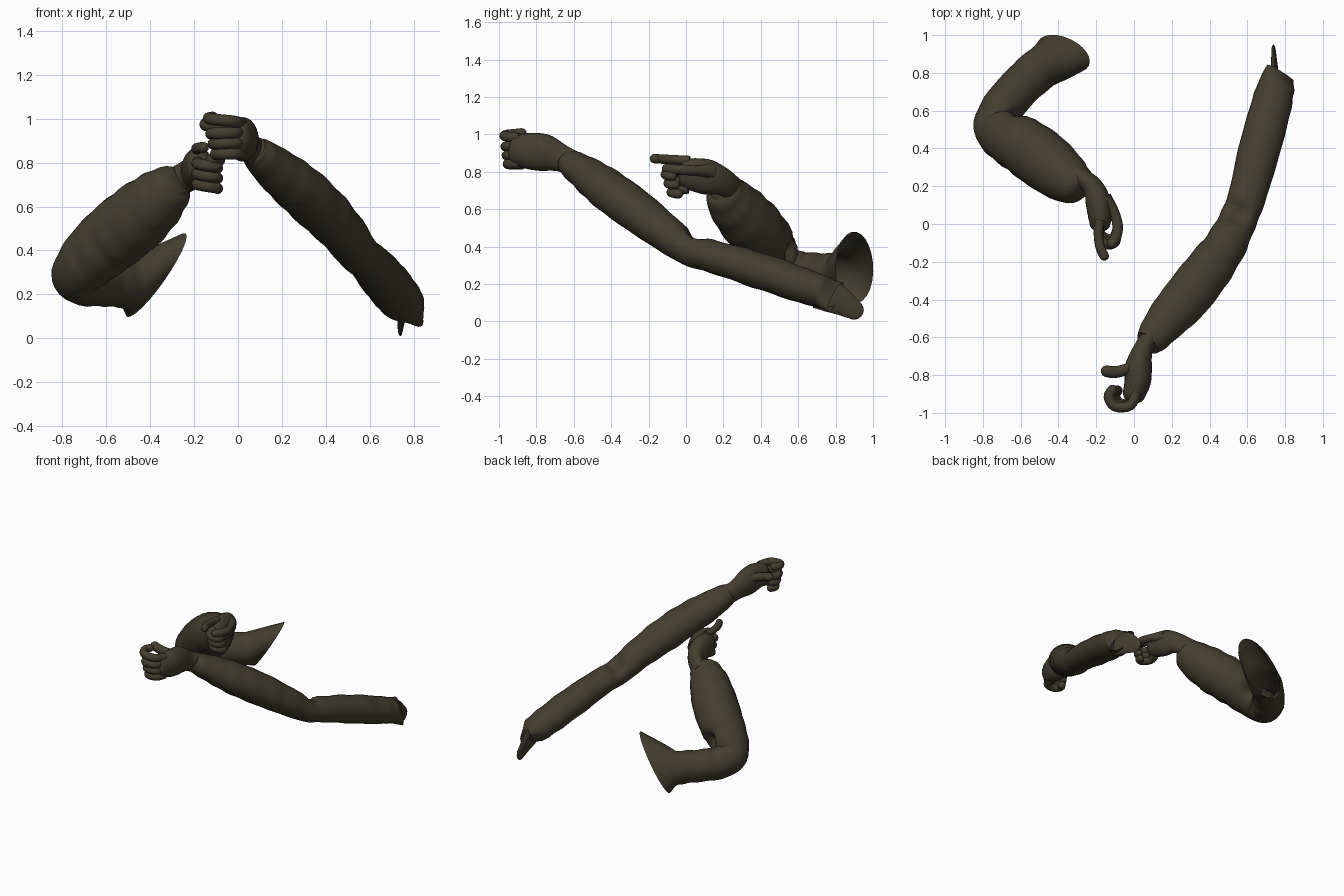
import bpy, bmesh, math
from mathutils import Vector

cube = bpy.data.objects.get("Cube")
if cube:
    bpy.data.objects.remove(cube)

olive = bpy.data.materials.new("dark_olive")
olive.use_nodes = True
olive.diffuse_color = (0.056, 0.048, 0.028, 1)
bsdf = olive.node_tree.nodes["Principled BSDF"]
bsdf.inputs["Base Color"].default_value = olive.diffuse_color
bsdf.inputs["Roughness"].default_value = 0.9


def spline(keys, steps):
    """Catmull-Rom through keys of (x, y, z, radius)."""
    pts = [Vector(k) for k in keys]
    pts = [2 * pts[0] - pts[1]] + pts + [2 * pts[-1] - pts[-2]]
    out = []
    for i in range(1, len(pts) - 2):
        a, b, c, d = pts[i - 1:i + 3]
        for s in range(steps):
            t = s / steps
            out.append(0.5 * (2 * b + (c - a) * t + (2 * a - 5 * b + 4 * c - d) * t * t
                              + (3 * b - a - 3 * c + d) * t ** 3))
    return out + [pts[-2]]


def tube(name, keys, tall=1, sides=24, steps=6, fold=0, dent=None, opening=None, tip=0):
    """Loft ellipses along a path: tall is height over width, opening is an oblique
    last ring (centre, u, v), tip is the length of a rounded end."""
    path = spline(keys, steps)
    rings = []
    for i, p in enumerate(path):
        axis = (path[min(i + 1, len(path) - 1)] - path[max(i - 1, 0)]).to_3d().normalized()
        side = axis.cross(Vector((0, 0, 1))).normalized()
        rings.append((p.to_3d(), side * p[3], side.cross(axis) * p[3] * tall))
    last = rings[-1]
    if opening:
        oblique = [Vector(e) for e in opening]
        for s in range(1, 5):
            rings.append([a.lerp(b, s / 4) for a, b in zip(last, oblique)])
    else:
        for s in range(1, 5):
            angle = s * math.pi / 9
            rings.append((last[0] + axis * tip * math.sin(angle),
                          last[1] * math.cos(angle), last[2] * math.cos(angle)))
    bm = bmesh.new()
    loops = []
    for i, (c, u, v) in enumerate(rings):
        loop = []
        for k in range(sides):
            a = math.tau * k / sides
            wave = math.sin(i * 1.25 + 1.6 * math.sin(a + 0.5)) * (0.6 + 0.4 * math.cos(a * 2 + i / 5))
            co = c + (u * math.cos(a) + v * math.sin(a)) * (1 + fold * wave)
            if dent:
                near = max(0, 1 - (co - Vector(dent)).length / 0.08)
                co = co.lerp(c, 0.7 * near)
            loop.append(bm.verts.new(co))
        loops.append(loop)
    for a, b in zip(loops, loops[1:]):
        for k in range(sides):
            n = (k + 1) % sides
            bm.faces.new((a[k], a[n], b[n], b[k]))
    bm.faces.new(loops[0])
    if not opening:
        bm.faces.new(loops[-1])
    bmesh.ops.recalc_face_normals(bm, faces=bm.faces)
    mesh = bpy.data.meshes.new(name)
    bm.to_mesh(mesh)
    bm.free()
    mesh.materials.append(olive)
    obj = bpy.data.objects.new(name, mesh)
    bpy.context.collection.objects.link(obj)
    bpy.ops.object.select_all(action='DESELECT')
    obj.select_set(True)
    bpy.context.view_layer.objects.active = obj
    bpy.ops.object.shade_smooth_by_angle(angle=math.radians(50))


def digit(name, root, heading, turn, length, r, rise=0, base=1):
    """Finger that curls level by a fixed turn at each joint; base widens its root."""
    p = Vector(root)
    keys = [(*p, r * base)]
    for share in (1, 1, 0.75, 0.5):
        a = math.radians(heading)
        p = p + Vector((math.cos(a), math.sin(a), rise)) * length * share
        keys.append((*p, r))
        heading += turn
    tube(name, keys, sides=12, steps=4, tip=r)


# Left sleeve: straight reaching arm, open at the shoulder
tube("left_sleeve", [
    (0.07, -0.63, 0.86, 0.07), (0.1, -0.6, 0.835, 0.088), (0.18, -0.5, 0.765, 0.112),
    (0.27, -0.4, 0.69, 0.126), (0.38, -0.26, 0.587, 0.126), (0.48, -0.12, 0.48, 0.112),
    (0.55, 0.02, 0.385, 0.1), (0.6, 0.15, 0.345, 0.1), (0.66, 0.38, 0.275, 0.11),
    (0.72, 0.6, 0.2, 0.108), (0.75, 0.72, 0.16, 0.1)],
    tall=0.88, fold=0.028, dent=(0.54, 0.06, 0.45),
    opening=((0.775, 0.8, 0.13), (0.07, -0.04, -0.045), (-0.015, 0.02, 0.065)))
# Thin hanging sheet at the shoulder opening
tube("left_shoulder_flap", [(0.75, 0.7, 0.15, 0.02), (0.745, 0.8, 0.12, 0.02),
                            (0.74, 0.9, 0.06, 0.013)], tall=4, sides=12, tip=0.05)

# Right sleeve: bent arm with an oblique open shoulder
tube("right_sleeve", [
    (-0.27, 0.18, 0.72, 0.06), (-0.295, 0.2, 0.7, 0.1), (-0.37, 0.25, 0.63, 0.136),
    (-0.47, 0.33, 0.54, 0.155), (-0.58, 0.41, 0.45, 0.153), (-0.68, 0.465, 0.36, 0.137),
    (-0.735, 0.515, 0.29, 0.115), (-0.695, 0.615, 0.26, 0.113), (-0.6, 0.73, 0.255, 0.11),
    (-0.5, 0.82, 0.25, 0.115)],
    fold=0.028, dent=(-0.6, 0.55, 0.38),
    opening=((-0.37, 0.9, 0.29), (0.07, -0.1, 0.025), (0.12, 0.01, 0.19)))

# Left hand: upright fist
tube("left_palm", [(0.1, -0.58, 0.83, 0.05), (0.05, -0.66, 0.87, 0.052),
                   (0.025, -0.75, 0.9, 0.07), (0.02, -0.83, 0.91, 0.07),
                   (0, -0.9, 0.915, 0.06)], tall=1.4, tip=0.05)
# Right hand: relaxed grip with the index finger extended
tube("right_palm", [(-0.3, 0.26, 0.7, 0.05), (-0.22, 0.2, 0.745, 0.053),
                    (-0.19, 0.12, 0.77, 0.067), (-0.18, 0.04, 0.785, 0.063),
                    (-0.18, 0, 0.79, 0.055)], tall=1.4, tip=0.04)

# Curled fingers, stacked from the index downwards
for k, name in enumerate(("index", "middle", "ring", "little")):
    drop = 0.047 * k
    left_z, rise = (0.98, 0.1) if k == 0 else (0.985 - drop, -0.03)
    digit("left_" + name + "_finger", (0.015, -0.89, left_z), 243, -60, 0.08 - drop / 8, 0.027, rise)
    if k == 0:
        digit("right_index_finger", (-0.18, 0.02, 0.86), 262, 12, 0.06, 0.025, 0.05)
    else:
        digit("right_" + name + "_finger", (-0.18, drop / 3 - 0.035, 0.85 - drop),
              265, 55, 0.055, 0.026, -0.15)

digit("left_thumb", (0.02, -0.73, 0.93), 215, -15, 0.055, 0.031, 0.25, 1.6)
digit("right_thumb", (-0.16, 0.13, 0.8), 310, -24, 0.08, 0.028, 0.06, 1.7)
